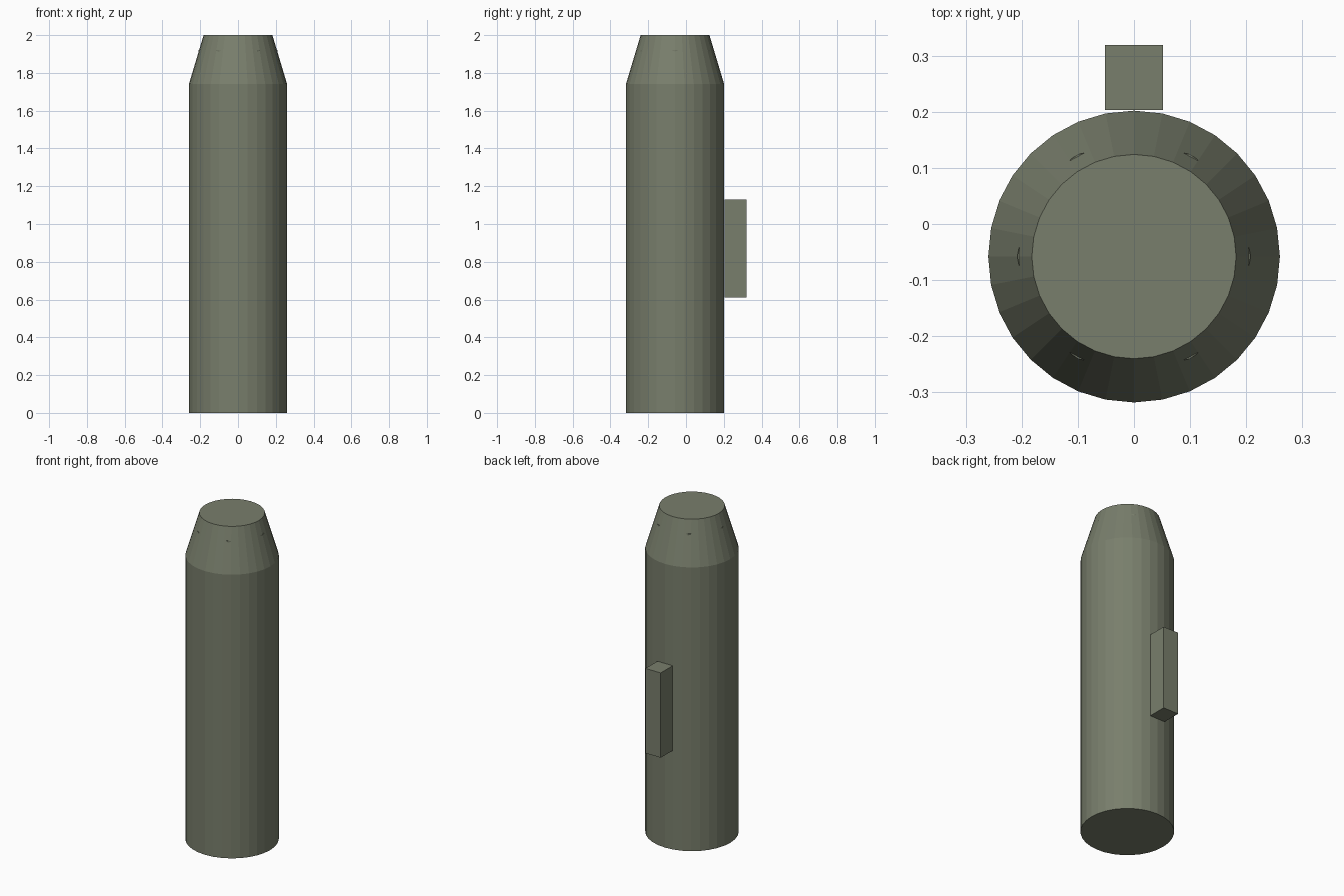
import bpy
from math import sin, cos, radians

if "Cube" in bpy.data.objects:
    bpy.data.objects.remove(bpy.data.objects["Cube"])

R = 0.26          # body radius
CY = -0.058       # body axis offset in y
SHOULDER = 1.74   # where the taper starts

olive = bpy.data.materials.new("olive")
olive.diffuse_color = (0.19, 0.21, 0.15, 1)
olive.use_nodes = True
olive.node_tree.nodes["Principled BSDF"].inputs["Base Color"].default_value = olive.diffuse_color


def tapered(name, x, y, z0, z1, r0, r1, sides=32):
    bpy.ops.mesh.primitive_cone_add(vertices=sides, radius1=r0, radius2=r1,
                                    depth=z1 - z0, location=(x, y, (z0 + z1) / 2))
    ob = bpy.context.object
    ob.name = name
    ob.data.materials.append(olive)
    return ob


# Main tube and tapered top
tapered("body", 0, CY, 0, SHOULDER, R, R)
tapered("tapered_cap", 0, CY, SHOULDER, 2.0, R, 0.182)

# Ring of six inner tubes whose rims just break through the taper
for i in range(6):
    a = radians(60 * i)
    tapered(f"inner_tube_{i + 1}", 0.169 * cos(a), CY + 0.169 * sin(a),
            SHOULDER + 0.02, 1.922, 0.039, 0.039, 16)

# Mounting block on the back
y0, y1 = 0.203, 0.319
bpy.ops.mesh.primitive_cube_add(size=1, location=(0, (y0 + y1) / 2, SHOULDER / 2))
block = bpy.context.object
block.name = "mounting_block"
block.scale = (0.104, y1 - y0, 0.52)
block.data.materials.append(olive)
